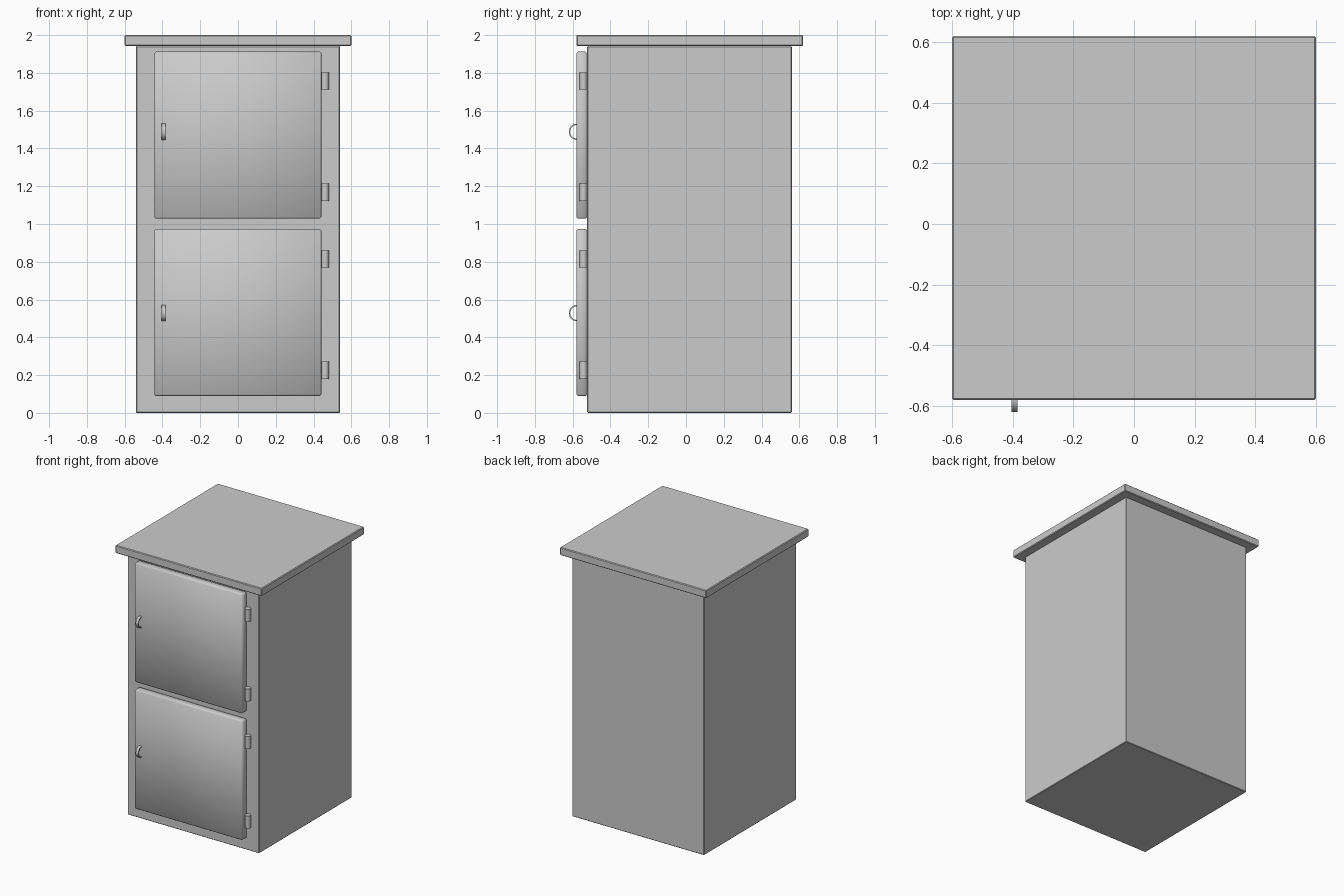
import bpy, bmesh, math
from mathutils import Matrix, Vector

if "Cube" in bpy.data.objects:
    bpy.data.objects.remove(bpy.data.objects["Cube"])


def make_object(name, bm):
    bmesh.ops.recalc_face_normals(bm, faces=bm.faces)
    mesh = bpy.data.meshes.new(name)
    bm.to_mesh(mesh)
    bm.free()
    obj = bpy.data.objects.new(name, mesh)
    bpy.context.collection.objects.link(obj)
    return obj


def smooth(obj, angle=None):
    bpy.ops.object.select_all(action='DESELECT')
    obj.select_set(True)
    bpy.context.view_layer.objects.active = obj
    if angle is None:
        bpy.ops.object.shade_smooth()
    else:
        bpy.ops.object.shade_smooth_by_angle(angle=math.radians(angle))


def box(name, lo, hi, bevel, segments=1):
    lo, hi = Vector(lo), Vector(hi)
    bm = bmesh.new()
    bmesh.ops.create_cube(bm, size=1, matrix=Matrix.Translation((lo + hi) / 2)
                          @ Matrix.Diagonal((*(hi - lo), 1)))
    bmesh.ops.bevel(bm, geom=bm.edges[:], offset=bevel, segments=segments,
                    profile=0.5, affect='EDGES')
    return make_object(name, bm)


def hinge(name, x, y, z, radius, height):
    bm = bmesh.new()
    bmesh.ops.create_cone(bm, cap_ends=True, segments=24, radius1=radius,
                          radius2=radius, depth=height,
                          matrix=Matrix.Translation((x, y, z)))
    smooth(make_object(name, bm), 30)


def handle(name, x, y, z, radius, width, thick, steps=20):
    # curved strap: rectangular section swept round a half circle
    bm = bmesh.new()
    rings = []
    for i in range(steps + 1):
        a = math.pi * (i / steps - 0.5)
        rings.append([bm.verts.new((x + s * width / 2, y - r * math.cos(a),
                                    z + r * math.sin(a)))
                      for s, r in ((-1, radius), (1, radius),
                                   (1, radius - thick), (-1, radius - thick))])
    for a, b in zip(rings, rings[1:]):
        for j in range(4):
            k = (j + 1) % 4
            bm.faces.new((a[j], a[k], b[k], b[j]))
    bm.faces.new(rings[0])
    bm.faces.new(rings[-1])
    smooth(make_object(name, bm), 40)


# cabinet body and overhanging top
box("cabinet_body", (-0.54, -0.523, 0), (0.54, 0.56, 1.942), 0.004)
box("cabinet_top", (-0.6, -0.58, 1.942), (0.6, 0.62, 2.0), 0.005)

# two doors, each with a pull handle and two hinges
for level, base in (("lower", 0.09), ("upper", 1.028)):
    door = box(level + "_door", (-0.443, -0.58, base),
               (0.441, -0.523, base + 0.884), 0.008)
    smooth(door)
    lower = level == "lower"
    handle(level + "_handle", -0.394, -0.577, 0.528 if lower else 1.488,
           0.043, 0.021, 0.007)
    for pos, z in (("bottom", 0.226 if lower else 1.168),
                   ("top", 0.815 if lower else 1.757)):
        hinge(f"{level}_door_{pos}_hinge", 0.461, -0.543, z, 0.02, 0.092)
